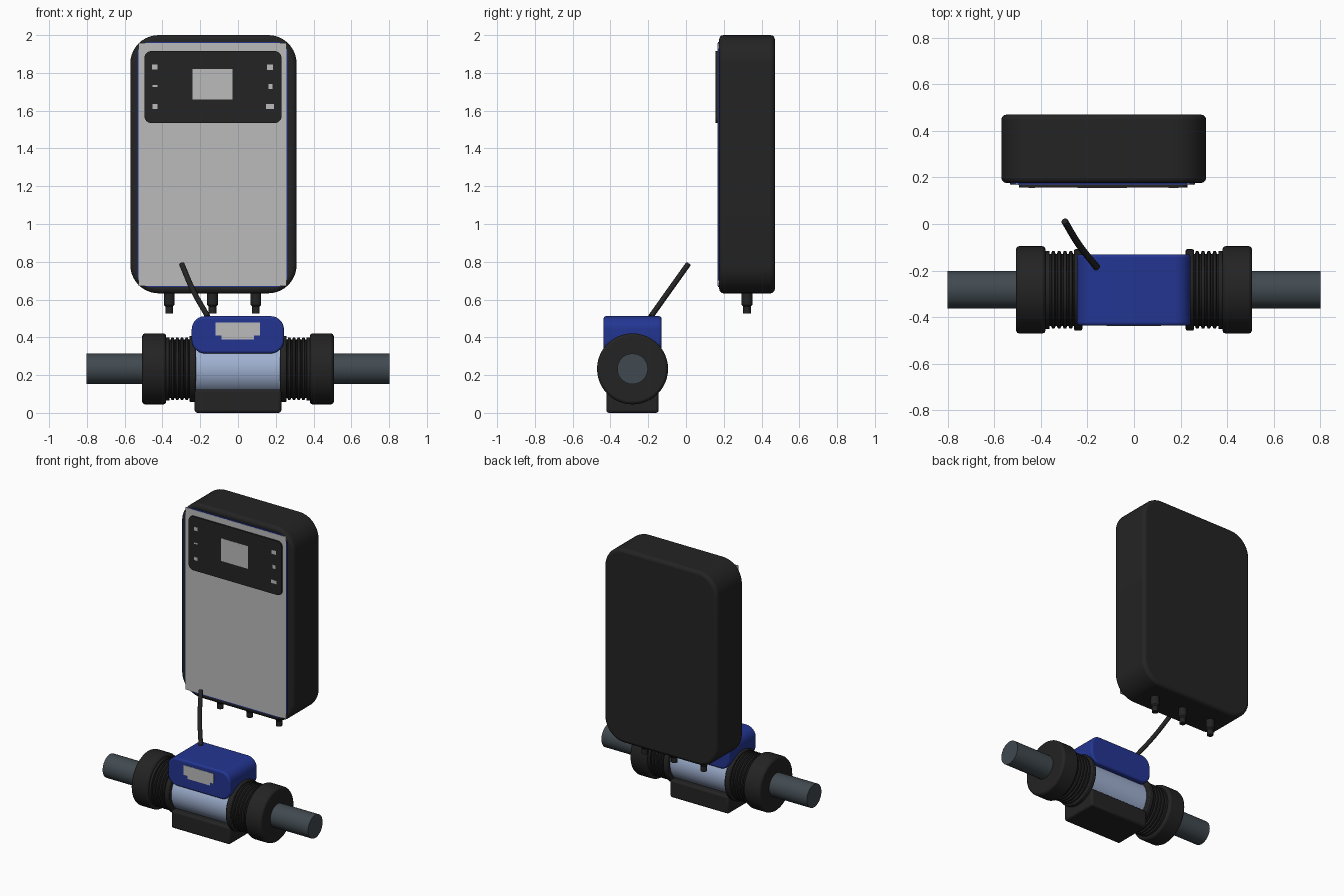
import bpy, bmesh, math
from mathutils import Vector

if "Cube" in bpy.data.objects:
    bpy.data.objects.remove(bpy.data.objects["Cube"], do_unlink=True)

def material(name, colour):
    m = bpy.data.materials.new(name)
    m.use_nodes = True
    m.diffuse_color = (*colour, 1)
    bsdf = m.node_tree.nodes["Principled BSDF"]
    bsdf.inputs["Base Color"].default_value = (*colour, 1)
    bsdf.inputs["Roughness"].default_value = 0.6
    return m

BLACK = material("black plastic", (0.017, 0.017, 0.017))
BLUE = material("blue plastic", (0.017, 0.036, 0.29))
GREY = material("light grey", (0.5, 0.5, 0.5))
STEEL = material("dark pipe", (0.052, 0.068, 0.08))
PALE = material("pale blue metal", (0.35, 0.44, 0.64))

AXIS_Y, AXIS_Z = -0.283, 0.233   # centre line of the pipe

def finish(name, bm, mat, bevel=0, segments=3):
    bmesh.ops.recalc_face_normals(bm, faces=bm.faces)
    mesh = bpy.data.meshes.new(name)
    bm.to_mesh(mesh)
    bm.free()
    mesh.materials.append(mat)
    ob = bpy.data.objects.new(name, mesh)
    bpy.context.collection.objects.link(ob)
    if bevel:
        mod = ob.modifiers.new("soft edges", "BEVEL")
        mod.width, mod.segments = bevel, segments
        mod.limit_method, mod.angle_limit = "ANGLE", math.radians(40)
    bpy.ops.object.select_all(action="DESELECT")
    bpy.context.view_layer.objects.active = ob
    ob.select_set(True)
    bpy.ops.object.shade_smooth_by_angle(angle=math.radians(35))
    return ob

def prism(name, outline, y0, y1, mat, bevel=0):
    """Extrude an x-z outline from y0 to y1."""
    bm = bmesh.new()
    face = bm.faces.new([bm.verts.new((x, y0, z)) for x, z in outline])
    new = bmesh.ops.extrude_face_region(bm, geom=[face])["geom"]
    bmesh.ops.translate(bm, vec=(0, y1 - y0, 0),
                        verts=[v for v in new if isinstance(v, bmesh.types.BMVert)])
    return finish(name, bm, mat, bevel)

def rounded(x0, x1, z0, z1, r=0, steps=10):
    """Rectangle outline with round corners."""
    if not r:
        return [(x0, z0), (x1, z0), (x1, z1), (x0, z1)]
    pts = []
    for i, (cx, cz) in enumerate([(x1 - r, z1 - r), (x0 + r, z1 - r),
                                  (x0 + r, z0 + r), (x1 - r, z0 + r)]):
        for s in range(steps + 1):
            a = math.pi / 2 * (i + s / steps)
            pts.append((cx + r * math.cos(a), cz + r * math.sin(a)))
    return pts

def lathe(name, profile, origin, axis, mat, bevel=0, sides=48):
    """Turn (distance, radius) pairs round an axis through origin."""
    bm = bmesh.new()
    turn = Vector((0, 0, 1)).rotation_difference(Vector(axis))
    rings = []
    for d, r in profile:
        ring = []
        for i in range(sides):
            a = math.tau * i / sides
            p = Vector((r * math.cos(a), r * math.sin(a), d))
            ring.append(bm.verts.new(turn @ p + Vector(origin)))
        rings.append(ring)
    for a, b in zip(rings, rings[1:]):
        for i in range(sides):
            j = (i + 1) % sides
            bm.faces.new((a[i], a[j], b[j], b[i]))
    bm.faces.new(rings[0])
    bm.faces.new(rings[-1])
    return finish(name, bm, mat, bevel, 2)

# Control cabinet with its front plates
prism("cabinet", rounded(-0.57, 0.31, 0.633, 2.0, 0.15), 0.176, 0.47, BLACK, 0.022)
prism("front_trim", rounded(-0.533, 0.263, 0.667, 1.963, 0.06), 0.169, 0.18, BLUE)
prism("front_plate", rounded(-0.527, 0.257, 0.673, 1.957), 0.1675, 0.175, GREY)
prism("control_panel", rounded(-0.495, 0.23, 1.535, 1.915, 0.035), 0.157, 0.172, BLACK)
prism("screen", rounded(-0.242, -0.03, 1.66, 1.82), 0.1555, 0.159, GREY)

# Indicator marks: centre x, centre z, width, height
for i, (x, z, w, h) in enumerate([
        (-0.44, 1.832, 0.028, 0.026), (-0.44, 1.73, 0.026, 0.01), (-0.44, 1.622, 0.026, 0.024),
        (0.17, 1.83, 0.032, 0.028), (0.172, 1.728, 0.02, 0.026), (0.17, 1.622, 0.042, 0.024)]):
    prism(f"indicator_{i + 1}", rounded(x - w / 2, x + w / 2, z - h / 2, z + h / 2),
          0.1555, 0.159, GREY)

# Cable glands under the cabinet
for i, x in enumerate((-0.365, -0.135, 0.095)):
    lathe(f"cable_gland_{i + 1}",
          [(0.525, 0.02), (0.562, 0.02), (0.572, 0.028), (0.65, 0.028)],
          (x, 0.323, 0), (0, 0, 1), BLACK, sides=20)

# Flow sensor body on the pipe
lathe("sensor_tube", [(-0.225, 0.143), (0.225, 0.143)], (0, AXIS_Y, AXIS_Z), (1, 0, 0), PALE, sides=64)
prism("sensor_base", rounded(-0.229, 0.229, 0.0, 0.125), -0.421, -0.145, BLACK, 0.014)
prism("sensor_housing", rounded(-0.245, 0.243, 0.315, 0.512, 0.07), -0.436, -0.13, BLUE, 0.012)
prism("sensor_label", [(-0.118, 0.479), (-0.118, 0.41), (-0.088, 0.41), (-0.088, 0.389),
                       (0.086, 0.389), (0.086, 0.41), (0.116, 0.41), (0.116, 0.479)],
      -0.4375, -0.43, GREY)

# Pipe ends, ribbed couplings and union nuts on both sides
ribs = [(0.255, 0.155)]
for k in range(4):
    start = 0.262 + k * 0.025
    ribs += [(start, 0.155), (start + 0.004, 0.166), (start + 0.015, 0.166), (start + 0.019, 0.155)]
ribs += [(0.362, 0.155), (0.364, 0.167), (0.39, 0.167)]
for side, s in (("left", 1), ("right", -1)):
    centre, axis = (0, AXIS_Y, AXIS_Z), (s, 0, 0)
    lathe(f"{side}_pipe", [(0.48, 0.081), (0.802, 0.081)], centre, axis, STEEL)
    lathe(f"{side}_collar", [(0.222, 0.175), (0.258, 0.175)], centre, axis, BLACK, 0.007)
    lathe(f"{side}_ribbed_coupling", ribs, centre, axis, BLACK)
    lathe(f"{side}_union_nut", [(0.38, 0.188), (0.507, 0.188)], centre, axis, BLACK, 0.014)

# Loose signal cable
curve = bpy.data.curves.new("signal_cable", "CURVE")
curve.dimensions = "3D"
curve.bevel_depth, curve.bevel_resolution = 0.0145, 4
curve.use_fill_caps = True
spline = curve.splines.new("BEZIER")
path = [(-0.298, 0.012, 0.788), (-0.236, -0.09, 0.645), (-0.16, -0.186, 0.51)]
spline.bezier_points.add(len(path) - 1)
for point, co in zip(spline.bezier_points, path):
    point.co = co
    point.handle_left_type = point.handle_right_type = "AUTO"
curve.materials.append(BLACK)
bpy.context.collection.objects.link(bpy.data.objects.new("signal_cable", curve))
